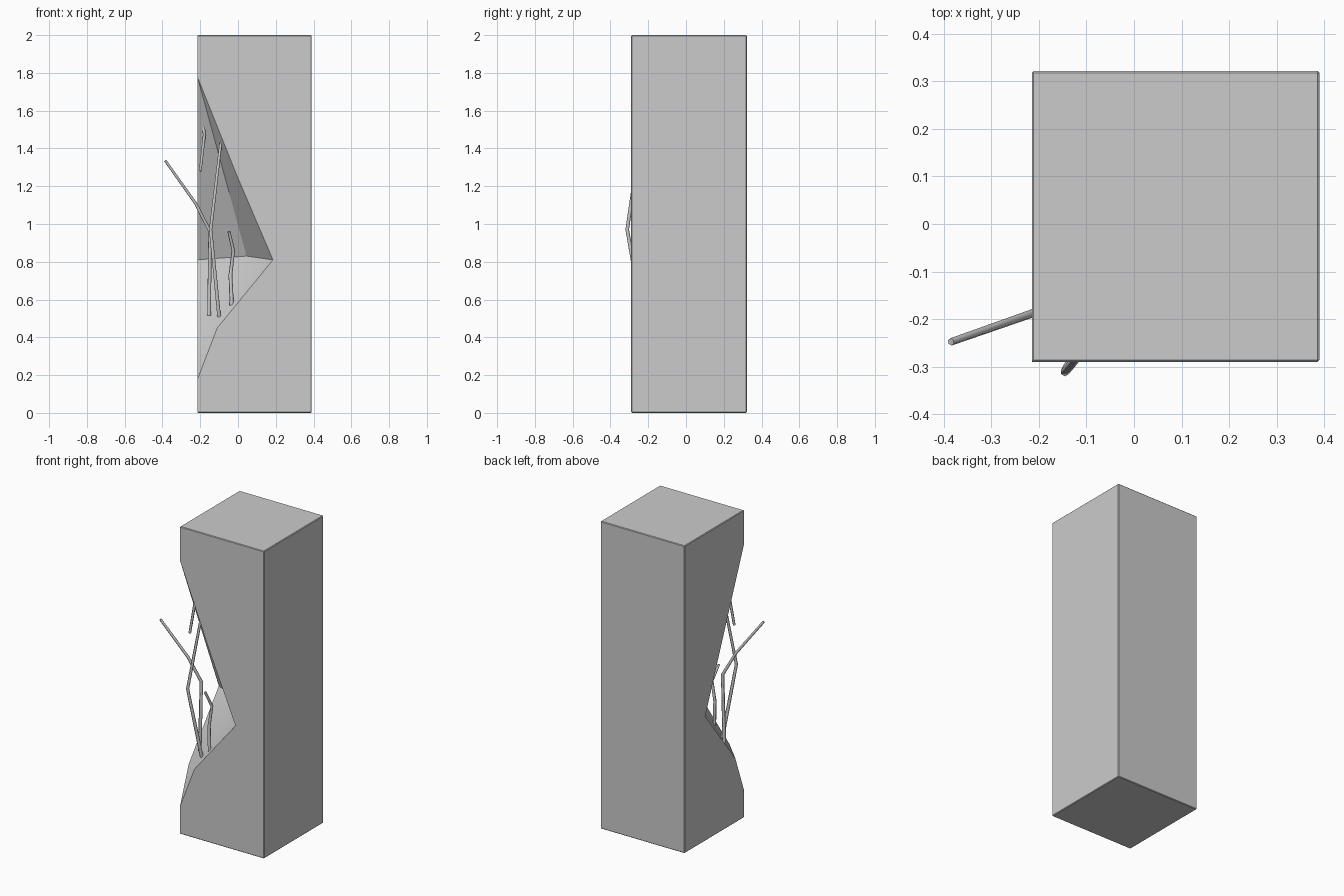
import bpy, bmesh

if "Cube" in bpy.data.objects:
    bpy.data.objects.remove(bpy.data.objects["Cube"])

X0, X1, Y0, Y1, H = -0.215, 0.39, -0.29, 0.322, 2.0


def smooth(ob, angle=0.52):
    bpy.ops.object.select_all(action='DESELECT')
    ob.select_set(True)
    bpy.context.view_layer.objects.active = ob
    bpy.ops.object.shade_smooth_by_angle(angle=angle)


# Tall block with a hollow carved out of its front left corner
points = {
    'a0': (X0, Y0, 0), 'b0': (X1, Y0, 0), 'c0': (X1, Y1, 0), 'd0': (X0, Y1, 0),
    'a1': (X0, Y0, H), 'b1': (X1, Y0, H), 'c1': (X1, Y1, H), 'd1': (X0, Y1, H),
    'top': (X0, Y0, 1.78), 'low': (X0, Y0, 0.176),
    'f1': (-0.005, Y0, 1.255), 'f2': (0.185, Y0, 0.81), 'f3': (-0.11, Y0, 0.45),
    'l2': (X0, 0.11, 0.81), 'l3': (X0, -0.2, 0.42),
    'deep': (0.045, -0.03, 0.83),
}
faces = [
    'd0 c0 b0 a0', 'a1 b1 c1 d1', 'b0 c0 c1 b1', 'c0 d0 d1 c1',
    'a0 b0 b1 a1 top f1 f2 f3 low',            # front
    'd0 a0 low l3 l2 top a1 d1',               # left side
    'top deep f1', 'f1 deep f2', 'top l2 deep',  # overhang
    'f2 deep f3', 'deep l3 f3', 'deep l2 l3', 'f3 l3 low',  # ledge
]
bm = bmesh.new()
v = {name: bm.verts.new(co) for name, co in points.items()}
for f in faces:
    bm.faces.new([v[n] for n in f.split()])
bmesh.ops.recalc_face_normals(bm, faces=bm.faces)
corners = {v[c + i] for c in 'abcd' for i in '01'}
edges = [e for e in bm.edges if set(e.verts) <= corners]
bmesh.ops.bevel(bm, geom=edges, offset=0.004, segments=1, affect='EDGES')
me = bpy.data.meshes.new('carved_block')
bm.to_mesh(me)
bm.free()
block = bpy.data.objects.new('carved_block', me)
bpy.context.collection.objects.link(block)
smooth(block)


# Thin bent six-sided rods standing in or hanging from the hollow
def rod(name, path, r0=0.011, r1=0.008):
    cu = bpy.data.curves.new(name, 'CURVE')
    cu.dimensions = '3D'
    cu.bevel_depth = 1.0
    cu.bevel_resolution = 1
    cu.use_fill_caps = True
    sp = cu.splines.new('POLY')
    sp.points.add(len(path) - 1)
    for i, (pt, co) in enumerate(zip(sp.points, path)):
        pt.co = (*co, 1)
        pt.radius = r0 + (r1 - r0) * i / (len(path) - 1)
    ob = bpy.data.objects.new(name, cu)
    bpy.context.collection.objects.link(ob)
    bpy.ops.object.select_all(action='DESELECT')
    ob.select_set(True)
    bpy.context.view_layer.objects.active = ob
    bpy.ops.object.convert(target='MESH')


rod('leaning_rod', [(-0.153, -0.175, 0.515), (-0.148, -0.165, 0.96),
                    (-0.225, -0.192, 1.11), (-0.385, -0.248, 1.335)])
rod('bowed_rod', [(-0.1, -0.23, 0.51), (-0.145, -0.311, 0.97), (-0.09, -0.245, 1.44)])
rod('short_rod', [(-0.033, -0.245, 0.57), (-0.04, -0.24, 0.73),
                  (-0.025, -0.232, 0.86), (-0.048, -0.27, 0.96)])
rod('hanging_rod', [(-0.185, -0.19, 1.56), (-0.178, -0.19, 1.47), (-0.2, -0.21, 1.28)],
    0.009, 0.008)
